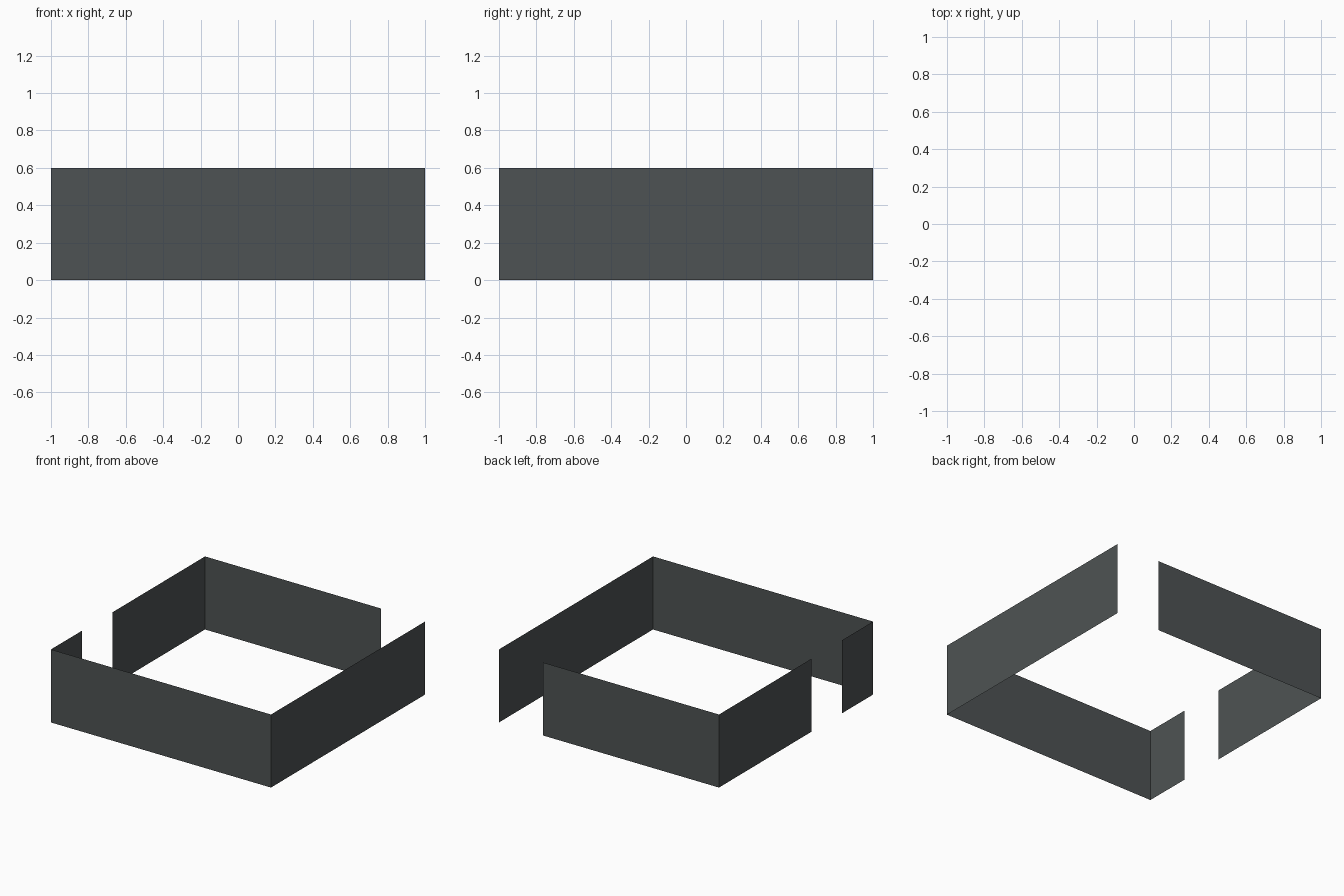
import bpy

if "Cube" in bpy.data.objects:
    bpy.data.objects.remove(bpy.data.objects["Cube"])

HEIGHT = 0.6

grey = bpy.data.materials.new("dark_slate_grey")
grey.diffuse_color = (0.076, 0.086, 0.087, 1.0)
grey.use_nodes = True
grey.node_tree.nodes["Principled BSDF"].inputs["Base Color"].default_value = grey.diffuse_color


def wall_run(name, path):
    """Zero-thickness upright wall following a plan path of (x, y) points."""
    n = len(path)
    verts = [(x, y, z) for z in (0.0, HEIGHT) for x, y in path]
    faces = [(i, i + 1, n + i + 1, n + i) for i in range(n - 1)]
    mesh = bpy.data.meshes.new(name)
    mesh.from_pydata(verts, [], faces)
    mesh.materials.append(grey)
    obj = bpy.data.objects.new(name, mesh)
    bpy.context.collection.objects.link(obj)
    return obj


# Long run: short left stub, whole front wall, whole right wall
wall_run("front_and_right_wall", [(-1, -0.6), (-1, -1), (1, -1), (1, 1)])

# Corner run: back wall and rear part of left wall, leaving two openings
wall_run("back_and_left_wall", [(0.6, 1), (-1, 1), (-1, -0.2)])
